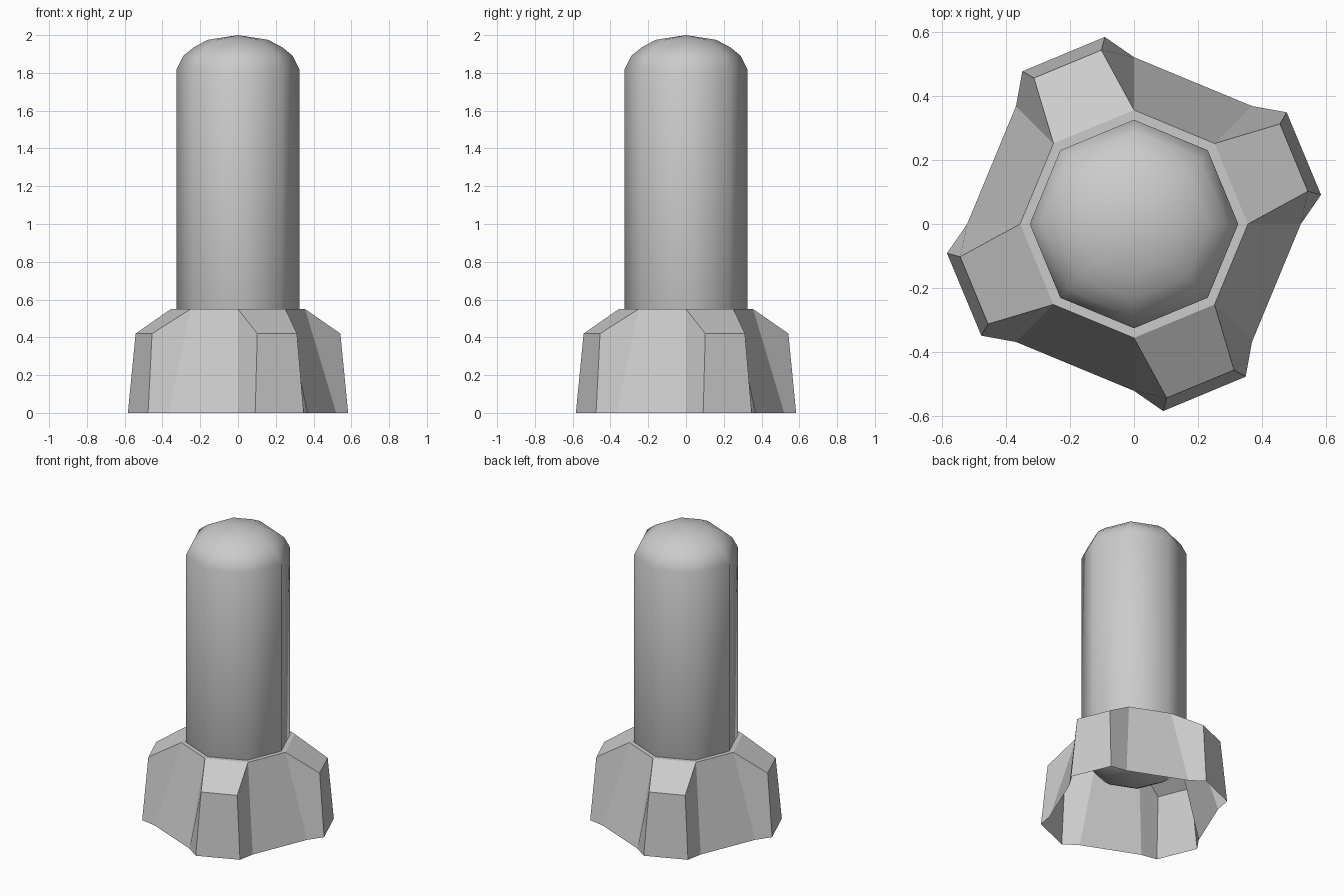
import bpy
import math

if "Cube" in bpy.data.objects:
    bpy.data.objects.remove(bpy.data.objects["Cube"])


def make_object(name, verts, faces, smooth):
    mesh = bpy.data.meshes.new(name)
    mesh.from_pydata(verts, [], faces)
    mesh.update()
    for p in mesh.polygons:
        p.use_smooth = smooth
    obj = bpy.data.objects.new(name, mesh)
    bpy.context.collection.objects.link(obj)
    return obj


def polar(r, deg, z):
    a = math.radians(deg)
    return (r * math.cos(a), r * math.sin(a), z)


def turn(p, deg):
    a = math.radians(deg)
    c, s = math.cos(a), math.sin(a)
    return (p[0] * c - p[1] * s, p[0] * s + p[1] * c, p[2])


# post: eight-sided smooth capsule, its lower end hidden inside the base
dome = [(0.16, 0.025), (0.235, 0.065), (0.29, 0.11), (0.325, 0.18)]
bottom, top = 0.24, 2.0
profile = [(r, bottom + d) for r, d in dome] + [(r, top - d) for r, d in reversed(dome)]
verts = [polar(r, 45 * i, z) for r, z in profile for i in range(8)]
verts += [(0, 0, bottom), (0, 0, top)]
faces = []
last = len(profile) - 1
for i in range(8):
    j = (i + 1) % 8
    for k in range(last):
        faces.append((k * 8 + i, k * 8 + j, k * 8 + 8 + j, k * 8 + 8 + i))
    faces.append((len(verts) - 2, j, i))
    faces.append((len(verts) - 1, last * 8 + i, last * 8 + j))
make_object("post", verts, faces, True)

# base: open eight-sided skirt with a rim and four pushed-out panels
rings = [(0.52, 0.0), (0.355, 0.55), (0.322, 0.55)]
verts = [polar(r, 45 * i, z) for r, z in rings for i in range(8)]
foot = [(0.583, 0.091, 0), (0.476, 0.348, 0), (0.455, 0.312, 0.42), (0.542, 0.102, 0.42)]
faces = []
for i in range(8):
    j = (i + 1) % 8
    a, b, c, d = i, j, 8 + j, 8 + i
    faces.append((d, c, 16 + j, 16 + i))
    if i % 2:
        faces.append((a, b, c, d))
        continue
    n = len(verts)
    verts += [turn(p, 45 * i) for p in foot]
    faces += [(n, n + 1, n + 2, n + 3),
              (a, n, n + 3, d),
              (n + 1, b, c, n + 2),
              (n + 3, n + 2, c, d)]
make_object("base", verts, faces, False)
